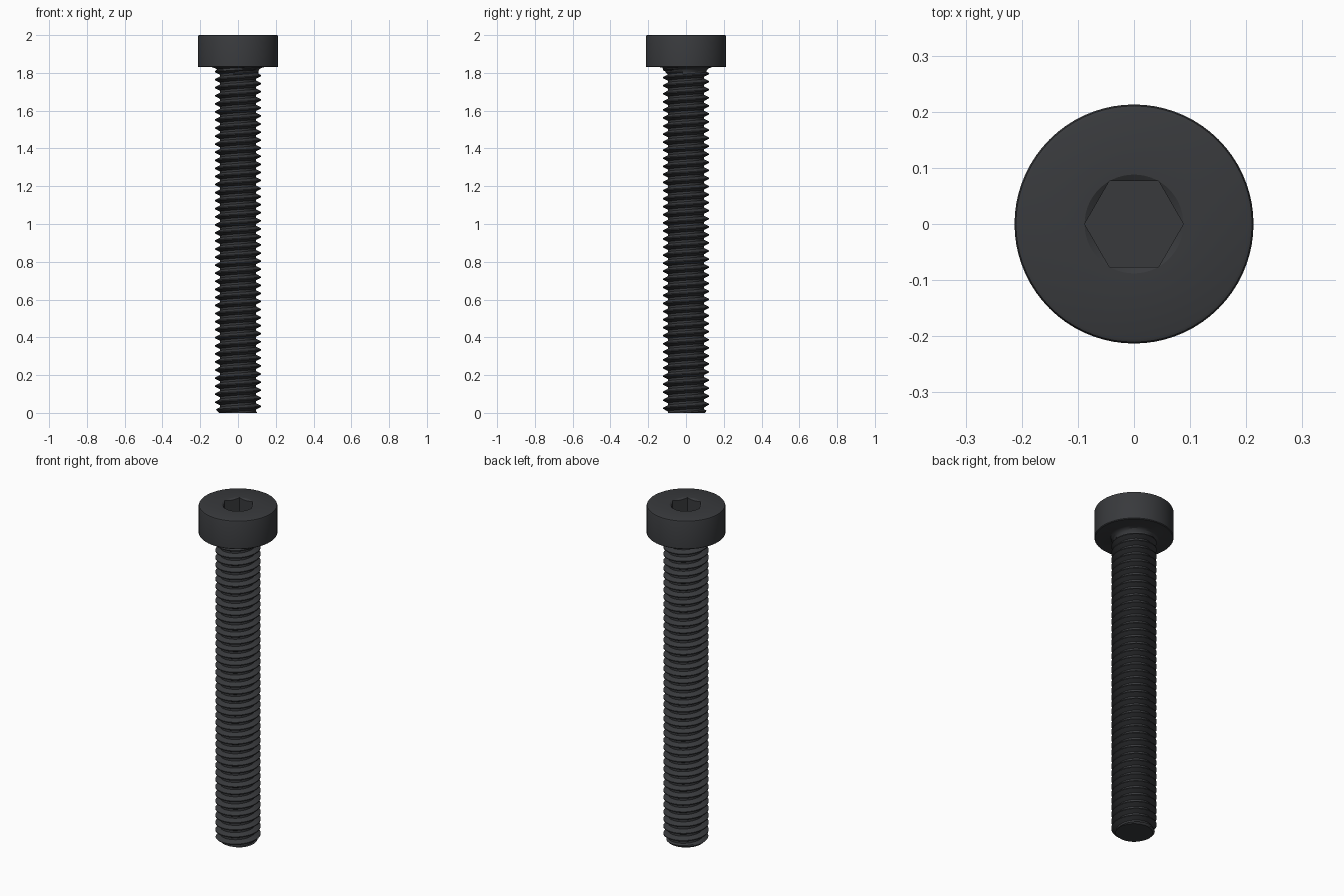
import bpy, bmesh, math

if "Cube" in bpy.data.objects:
    bpy.data.objects.remove(bpy.data.objects["Cube"])

N = 72                      # segments around the axis
PITCH = 0.0427
CREST, ROOT = 0.122, 0.0955
NECK_Z = 1.83               # underside of the head
FILLET = 0.03
PHASE = 0.035               # height of a crest on the +x side


def thread_radius(z, turn):
    # trapezoid thread, trimmed by the tip chamfer and the fillet under the head
    d = abs(((z - PHASE) / PITCH - turn + 0.5) % 1 - 0.5)
    t = min(max((d - 0.0625) / (0.375 - 0.0625), 0), 1)
    r = min(CREST + (ROOT - CREST) * t, 0.1 + z)
    h = z - (NECK_Z - FILLET)
    if h > 0:
        h = min(h, FILLET)
        r = max(r, 0.107 + FILLET - math.sqrt(FILLET**2 - h**2))
    return r


def hex_radius(a):
    # socket outline, corners on the x axis
    return 0.0762 / math.cos((a % (math.pi / 3)) - math.pi / 6)


bm = bmesh.new()


def skin(columns):
    # quads between neighbouring columns of points
    verts = [[bm.verts.new(p) for p in col] for col in columns]
    for c0, c1 in zip(verts, verts[1:]):
        for k in range(len(c0) - 1):
            bm.faces.new((c0[k], c1[k], c1[k + 1], c0[k + 1]))


def polar(r, a, z):
    return (r * math.cos(a), r * math.sin(a), z)


# threaded shank: helical strips clamped to the tip and the neck
offsets = [-0.375, -0.21875, -0.0625, 0.0625, 0.21875, 0.375]
cols = []
for i in range(N + 1):
    turn = i / N
    a = 2 * math.pi * turn
    col = []
    for k in range(-3, int(NECK_Z / PITCH) + 3):
        for o in offsets:
            z = PHASE + PITCH * (k + turn + o)
            z = min(max(z, 0), NECK_Z)
            col.append(polar(thread_radius(z, turn), a, z))
    cols.append(col)
skin(cols)

# head with rounded edges, hex socket with countersunk mouth
cols = []
for i in range(N + 1):
    a = 2 * math.pi * i / N
    rh = hex_radius(a)
    profile = [(0.107 + FILLET, NECK_Z), (0.209, NECK_Z), (0.213, NECK_Z + 0.004),
               (0.213, 1.991), (0.2104, 1.9974), (0.204, 2.0), (0.088, 2.0),
               (rh, 2.0 - (0.088 - rh) * 0.6), (rh, 1.86)]
    cols.append([polar(r, a, z) for r, z in profile])
skin(cols)

# weld, then close the tip and the socket floor
bmesh.ops.remove_doubles(bm, verts=bm.verts[:], dist=1e-5)
bmesh.ops.holes_fill(bm, edges=[e for e in bm.edges if e.is_boundary], sides=0)
bmesh.ops.recalc_face_normals(bm, faces=bm.faces[:])

mesh = bpy.data.meshes.new("socket_screw")
bm.to_mesh(mesh)
bm.free()
screw = bpy.data.objects.new("socket_screw", mesh)
bpy.context.collection.objects.link(screw)

# black oxide finish
mat = bpy.data.materials.new("black_steel")
mat.diffuse_color = (0.04, 0.042, 0.046, 1)
mat.use_nodes = True
mat.node_tree.nodes["Principled BSDF"].inputs["Base Color"].default_value = mat.diffuse_color
mesh.materials.append(mat)

bpy.context.view_layer.objects.active = screw
screw.select_set(True)
bpy.ops.object.shade_smooth_by_angle(angle=math.radians(25))
